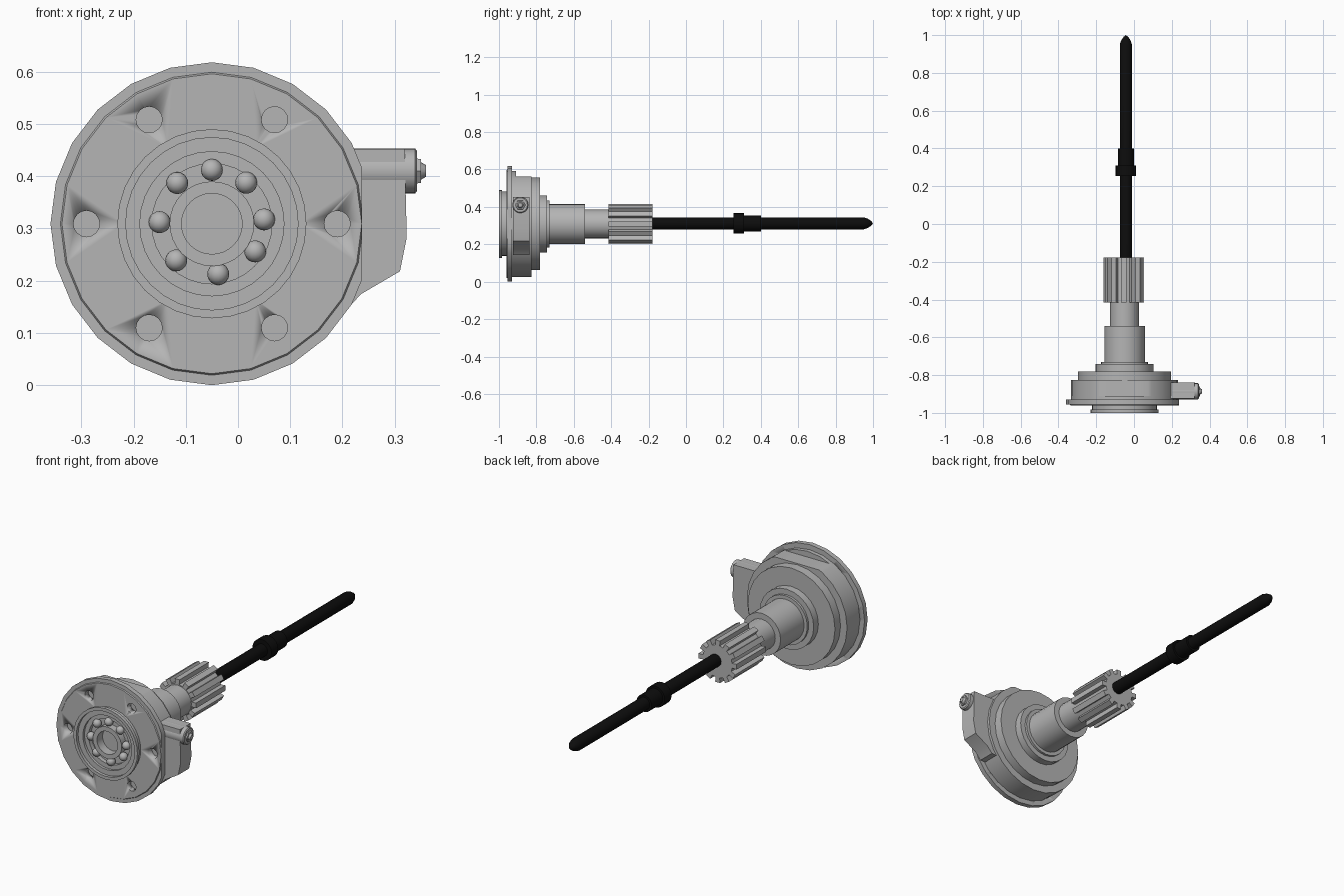
import bpy, bmesh, math
from mathutils import Vector, Matrix

if "Cube" in bpy.data.objects:
    bpy.data.objects.remove(bpy.data.objects["Cube"])

CX, CZ = -0.05, 0.309   # main axis, runs along y


def material(name, rgb):
    m = bpy.data.materials.new(name)
    m.diffuse_color = (*rgb, 1)
    m.use_nodes = True
    m.node_tree.nodes["Principled BSDF"].inputs["Base Color"].default_value = m.diffuse_color
    return m


GREY = material("grey metal", (0.46, 0.46, 0.46))
BLACK = material("black rod", (0.004, 0.004, 0.004))


def finish(bm, name, mat, angle=32):
    bmesh.ops.remove_doubles(bm, verts=bm.verts, dist=1e-5)
    bmesh.ops.recalc_face_normals(bm, faces=bm.faces)
    me = bpy.data.meshes.new(name)
    bm.to_mesh(me)
    bm.free()
    me.materials.append(mat)
    ob = bpy.data.objects.new(name, me)
    bpy.context.collection.objects.link(ob)
    bpy.ops.object.select_all(action='DESELECT')
    ob.select_set(True)
    bpy.context.view_layer.objects.active = ob
    bpy.ops.object.shade_smooth_by_angle(angle=math.radians(angle))
    return ob


def lathe(name, profile, mat=GREY, seg=24, origin=(CX, 0, CZ), axis='Y', closed=False, clips=()):
    """Spin (distance along axis, radius) points; clips are (point, normal) cuts."""
    bm = bmesh.new()
    rings = []
    for t, r in profile:
        n = 1 if r == 0 else seg
        ring = []
        for i in range(n):
            a = 2 * math.pi * i / seg
            c, s = r * math.cos(a), r * math.sin(a)
            p = Vector((c, t, s)) if axis == 'Y' else Vector((t, c, s))
            ring.append(bm.verts.new(p + Vector(origin)))
        rings.append(ring)
    pairs = list(zip(rings, rings[1:]))
    if closed:
        pairs.append((rings[-1], rings[0]))
    for a, b in pairs:
        for i in range(seg):
            j = (i + 1) % seg
            quad = [a[i % len(a)], a[j % len(a)], b[j % len(b)], b[i % len(b)]]
            quad = list(dict.fromkeys(quad))
            if len(quad) > 2:
                bm.faces.new(quad)
    for co, no in clips:
        geom = bm.verts[:] + bm.edges[:] + bm.faces[:]
        cut = bmesh.ops.bisect_plane(bm, geom=geom, plane_co=co, plane_no=no, clear_outer=True)
        edges = [e for e in cut['geom_cut'] if isinstance(e, bmesh.types.BMEdge)]
        bmesh.ops.holes_fill(bm, edges=edges, sides=0)
    return finish(bm, name, mat)


def prism(name, points, y0, y1, mat=GREY, angle=20):
    """Extrude an (x, z) outline along y."""
    bm = bmesh.new()
    face = bm.faces.new([bm.verts.new((x, y0, z)) for x, z in points])
    ext = bmesh.ops.extrude_face_region(bm, geom=[face])
    bmesh.ops.translate(bm, vec=(0, y1 - y0, 0),
                        verts=[v for v in ext['geom'] if isinstance(v, bmesh.types.BMVert)])
    return finish(bm, name, mat, angle)


# Mounting flange: stepped ring with a flat on the housing side
flange = lathe("mounting_flange", [(-0.96, 0.168), (-0.96, 0.287), (-0.955, 0.29), (-0.955, 0.309),
                                   (-0.93, 0.309), (-0.93, 0.168)],
               closed=True, clips=[((0.237, 0, 0), (1, 0, 0))])

# Six bolt holes through the flange
for i in range(6):
    a = math.radians(60 * i)
    cutter = lathe("bolt_hole_cutter", [(-1.0, 0), (-1.0, 0.025), (-0.92, 0.025), (-0.92, 0)], seg=16,
                   origin=(CX + 0.24 * math.cos(a), 0, CZ + 0.23 * math.sin(a)))
    cutter.hide_render = True
    mod = flange.modifiers.new("hole", 'BOOLEAN')
    mod.operation, mod.solver, mod.object = 'DIFFERENCE', 'EXACT', cutter
    bpy.context.view_layer.objects.active = flange
    bpy.ops.object.modifier_apply(modifier=mod.name)
    bpy.data.objects.remove(cutter)

# Bearing housing on the front: rim, stepped recess, ball groove and hollow hub
lathe("bearing_ring", [(-0.94, 0), (-0.94, 0.058), (-0.985, 0.058), (-0.985, 0.081), (-0.95, 0.081),
                       (-0.95, 0.115), (-0.972, 0.115), (-0.972, 0.138), (-0.985, 0.138),
                       (-0.985, 0.165), (-1.0, 0.165), (-1.0, 0.181), (-0.983, 0.181),
                       (-0.983, 0.172), (-0.93, 0.172), (-0.93, 0)], seg=32)

# Loose bearing balls, unevenly spaced
for a in (90, 49, 3, -34, -83, -133, 180, 131.5):
    a = math.radians(a)
    bm = bmesh.new()
    bmesh.ops.create_uvsphere(bm, u_segments=16, v_segments=10, radius=0.021, matrix=Matrix.Translation(
        (CX + 0.1 * math.cos(a), -0.972, CZ + 0.003 + 0.1 * math.sin(a))))
    finish(bm, "bearing_ball", GREY, 60)

# Cylinder body behind the flange
lathe("body_back_plate", [(-0.93, 0), (-0.93, 0.283), (-0.91, 0.283), (-0.91, 0)],
      clips=[((0.237, 0, 0), (1, 0, 0))])
lathe("body", [(-0.91, 0), (-0.91, 0.284), (-0.825, 0.284), (-0.825, 0)],
      clips=[((0, 0, 0.562), (0, 0, 1)), ((0.2, 0, 0.45), (0.8, 0, 0.6))])
lathe("body_step", [(-0.83, 0), (-0.83, 0.247), (-0.78, 0.247), (-0.78, 0)])
lathe("body_collar", [(-0.79, 0), (-0.79, 0.153), (-0.742, 0.153), (-0.742, 0.125),
                      (-0.73, 0.125), (-0.73, 0)])

# Side housing with its fluid port
prism("side_housing", [(0.1, 0.452), (0.319, 0.452), (0.323, 0.283), (0.31, 0.218), (0.235, 0.174),
                       (0.206, 0.142), (0.1, 0.142)], -0.925, -0.838)
PORT = (0, -0.886, 0.41)
lathe("port_boss", [(0.2, 0), (0.2, 0.043), (0.339, 0.043), (0.343, 0.038), (0.343, 0)],
      seg=20, origin=PORT, axis='X')
lathe("port_nut", [(0.34, 0), (0.34, 0.028), (0.35, 0.026), (0.35, 0)], seg=6, origin=PORT, axis='X')
lathe("port_tip", [(0.345, 0), (0.345, 0.02), (0.36, 0.011), (0.36, 0)], seg=12, origin=PORT, axis='X')

# Shaft sleeve and neck
lathe("shaft_sleeve", [(-0.74, 0), (-0.74, 0.107), (-0.54, 0.107), (-0.54, 0)])
lathe("shaft_neck", [(-0.55, 0), (-0.55, 0.077), (-0.41, 0.077), (-0.41, 0)])

# Splined end with square teeth
TEETH = 12
outline = []
for i in range(TEETH):
    for da, r in ((-0.27, 0.083), (-0.24, 0.108), (0.24, 0.108), (0.27, 0.083)):
        a = 2 * math.pi * (i + da) / TEETH
        outline.append((CX - 0.004 + r * math.cos(a), CZ + r * math.sin(a)))
prism("spline", outline, -0.415, -0.178)

# Black push rod with rounded tip and collar
ROD = (-0.043, 0, CZ + 0.003)
lathe("push_rod", [(-0.3, 0), (-0.3, 0.032), (0.95, 0.032), (0.972, 0.025), (0.99, 0.013), (1.0, 0)],
      BLACK, 20, ROD)
lathe("rod_collar", [(0.255, 0), (0.255, 0.054), (0.31, 0.054), (0.31, 0.043), (0.4, 0.043),
                     (0.4, 0)], BLACK, 20, ROD)
